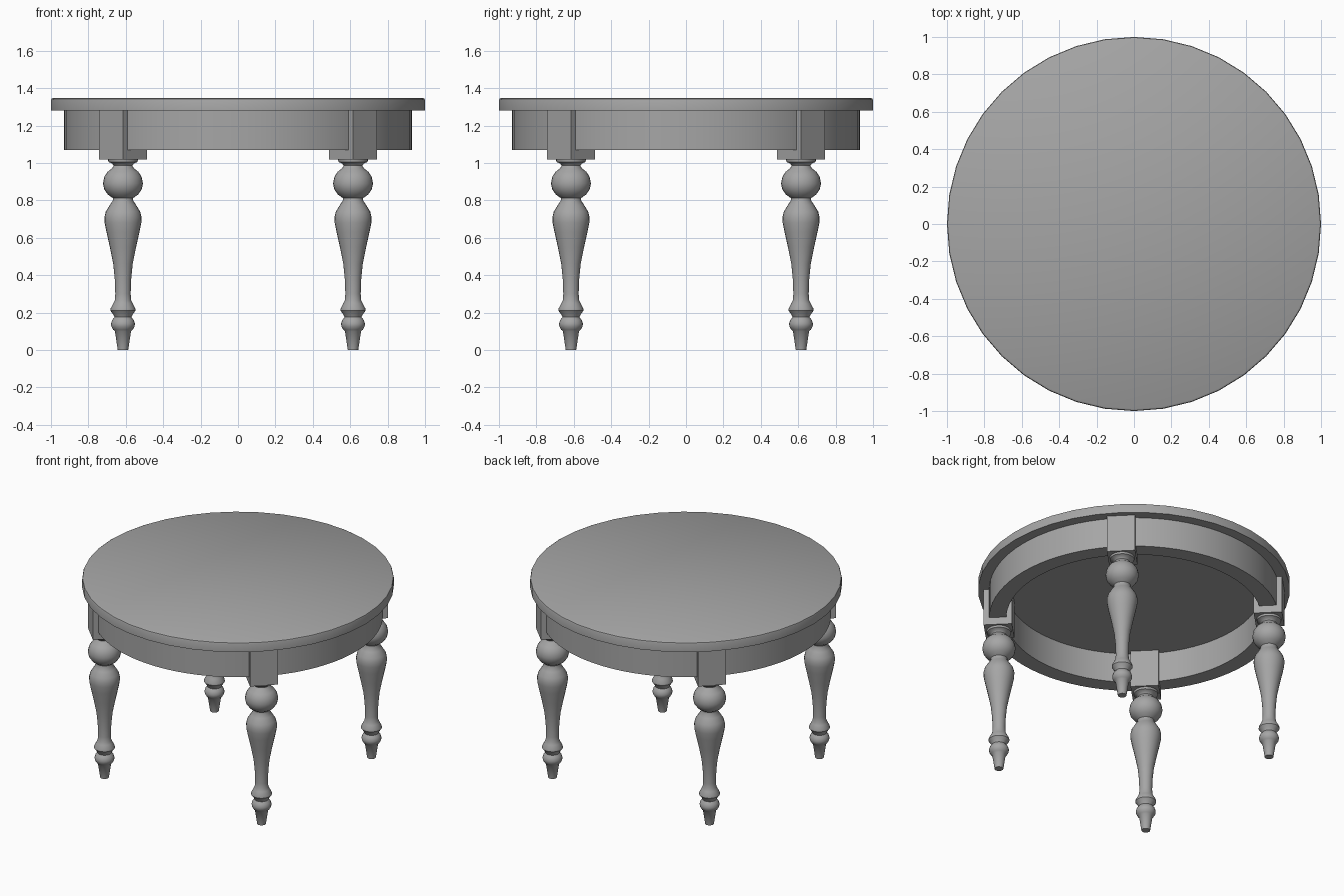
import bpy
import bmesh
import math

cube = bpy.data.objects.get("Cube")
if cube:
    bpy.data.objects.remove(cube, do_unlink=True)

# Single grey finish
grey = bpy.data.materials.new("plain grey")
grey.use_nodes = True
colour = (0.38, 0.38, 0.38, 1)
grey.diffuse_color = colour
grey.node_tree.nodes["Principled BSDF"].inputs["Base Color"].default_value = colour


def finish(bm, name, location=(0, 0, 0), angle=30, turn=0):
    """Turn a bmesh into a named, shaded object."""
    bmesh.ops.recalc_face_normals(bm, faces=bm.faces)
    mesh = bpy.data.meshes.new(name)
    bm.to_mesh(mesh)
    bm.free()
    mesh.materials.append(grey)
    obj = bpy.data.objects.new(name, mesh)
    bpy.context.collection.objects.link(obj)
    obj.location = location
    obj.rotation_euler.z = turn
    bpy.ops.object.select_all(action="DESELECT")
    obj.select_set(True)
    bpy.context.view_layer.objects.active = obj
    bpy.ops.object.shade_smooth_by_angle(angle=math.radians(angle))
    return obj


def lathe(name, profile, sides, closed=False, **kw):
    """Revolve (radius, z) points about z; open profiles get end caps."""
    bm = bmesh.new()
    rings = []
    for r, z in profile:
        rings.append([bm.verts.new((r * math.cos(math.tau * i / sides),
                                    r * math.sin(math.tau * i / sides), z))
                      for i in range(sides)])
    pairs = list(zip(rings, rings[1:]))
    if closed:
        pairs.append((rings[-1], rings[0]))
    else:
        bm.faces.new(rings[0])
        bm.faces.new(rings[-1])
    for low, high in pairs:
        for i in range(sides):
            j = (i + 1) % sides
            bm.faces.new((low[i], low[j], high[j], high[i]))
    return finish(bm, name, **kw)


# Round top with a small eased upper edge
lathe("table_top", [(1.0, 1.28), (1.0, 1.335), (0.997, 1.343), (0.988, 1.348)], 40)

# Hollow apron ring under the top
lathe("apron", [(0.82, 1.07), (0.93, 1.07), (0.93, 1.28), (0.82, 1.28)], 80, closed=True)

# Turned leg silhouette, foot to collar
leg_profile = [
    (0.028, 0), (0.043, 0.1), (0.052, 0.108), (0.062, 0.125), (0.064, 0.14),
    (0.058, 0.16), (0.045, 0.175), (0.052, 0.19), (0.067, 0.21), (0.066, 0.222),
    (0.052, 0.248), (0.044, 0.265), (0.041, 0.3), (0.044, 0.38), (0.052, 0.46),
    (0.07, 0.55), (0.088, 0.63), (0.098, 0.68), (0.099, 0.71), (0.092, 0.74),
    (0.07, 0.775), (0.054, 0.8), (0.054, 0.812), (0.08, 0.83), (0.1, 0.858),
    (0.107, 0.89), (0.1, 0.925), (0.083, 0.952), (0.058, 0.972), (0.05, 0.985),
    (0.058, 0.997), (0.078, 1.005), (0.08, 1.02),
]

# Four legs, each with a square block facing outward
spread = 0.615
for depth, y in (("front", -1), ("back", 1)):
    for side, x in (("left", 1), ("right", -1)):
        place = (x * spread, y * spread, 0)
        lathe(f"{depth}_{side}_leg", leg_profile, 24, location=place, angle=40)
        bm = bmesh.new()
        bmesh.ops.create_cube(bm, size=1)
        bmesh.ops.scale(bm, vec=(0.182, 0.182, 0.265), verts=bm.verts)
        bmesh.ops.translate(bm, vec=(0, 0, 1.1515), verts=bm.verts)
        finish(bm, f"{depth}_{side}_block", location=place, turn=math.radians(45))
